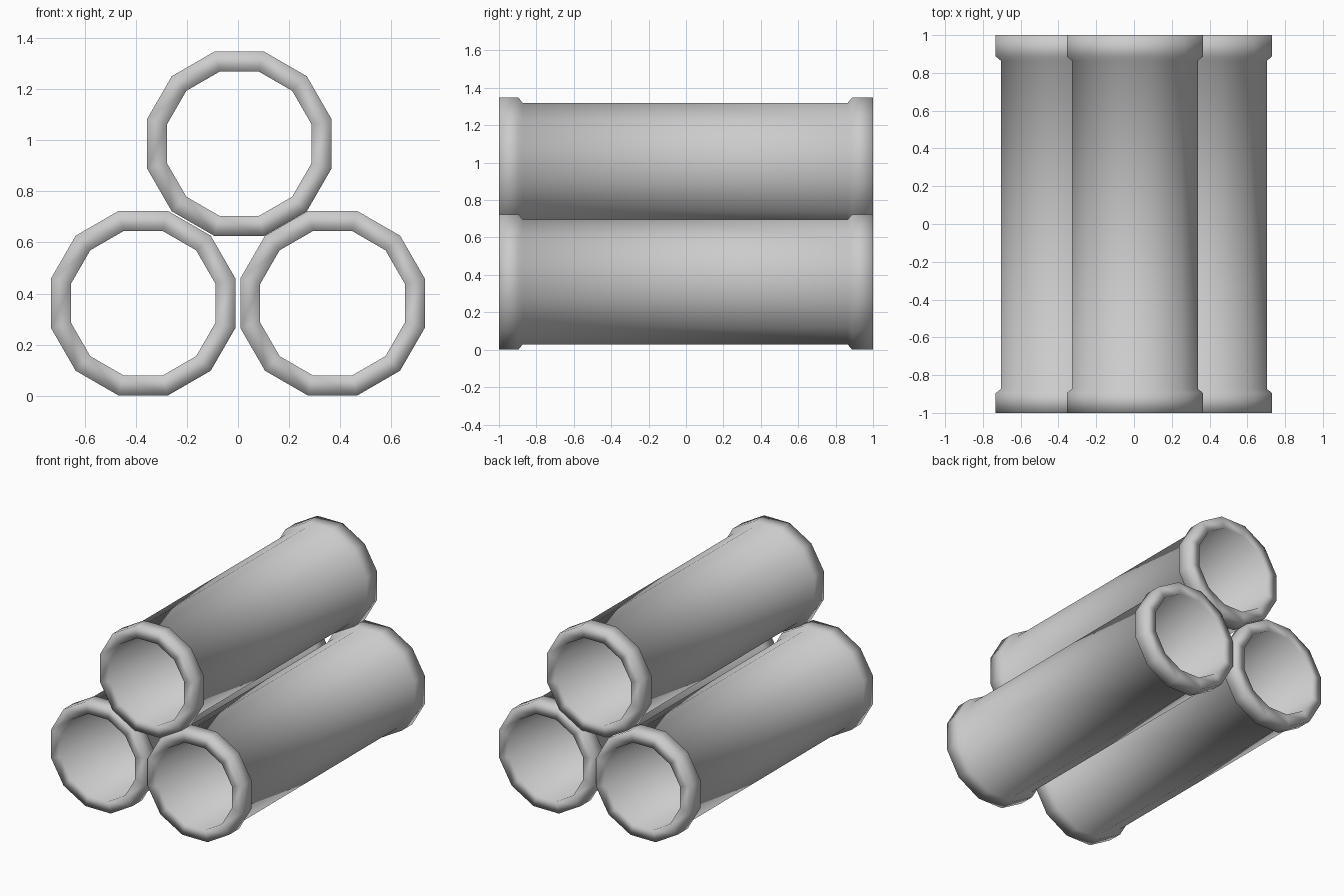
import bpy, bmesh, math

if "Cube" in bpy.data.objects:
    bpy.data.objects.remove(bpy.data.objects["Cube"])

SIDES = 12
K = 1 / math.cos(math.pi / SIDES)   # flat-to-flat radius -> corner radius

# Closed pipe wall section: (flat radius, y)
PROFILE = [
    (0.283, -1.0), (0.361, -1.0), (0.361, -0.895), (0.333, -0.873),   # front collar
    (0.333, 0.864), (0.361, 0.887), (0.361, 1.0), (0.283, 1.0),       # back collar
]


def pipe(name, x, z):
    """Revolve the wall section around the y axis as a 12-sided pipe."""
    bm = bmesh.new()
    rings = []
    for i in range(SIDES):
        a = 2 * math.pi * (i + 0.5) / SIDES
        rings.append([bm.verts.new((r * K * math.cos(a), y, r * K * math.sin(a)))
                      for r, y in PROFILE])
    n = len(PROFILE)
    for i in range(SIDES):
        a, b = rings[i], rings[(i + 1) % SIDES]
        for j in range(n):
            k = (j + 1) % n
            bm.faces.new((a[j], a[k], b[k], b[j]))
    bmesh.ops.recalc_face_normals(bm, faces=bm.faces)
    for f in bm.faces:
        f.smooth = True
    me = bpy.data.meshes.new(name)
    bm.to_mesh(me)
    bm.free()
    ob = bpy.data.objects.new(name, me)
    ob.location = (x, 0, z)
    bpy.context.collection.objects.link(ob)
    return ob


# Two pipes on the floor, one stacked on top
pipe("pipe_left", -0.371, 0.362)
pipe("pipe_right", 0.37, 0.362)
pipe("pipe_top", 0.005, 0.986)
